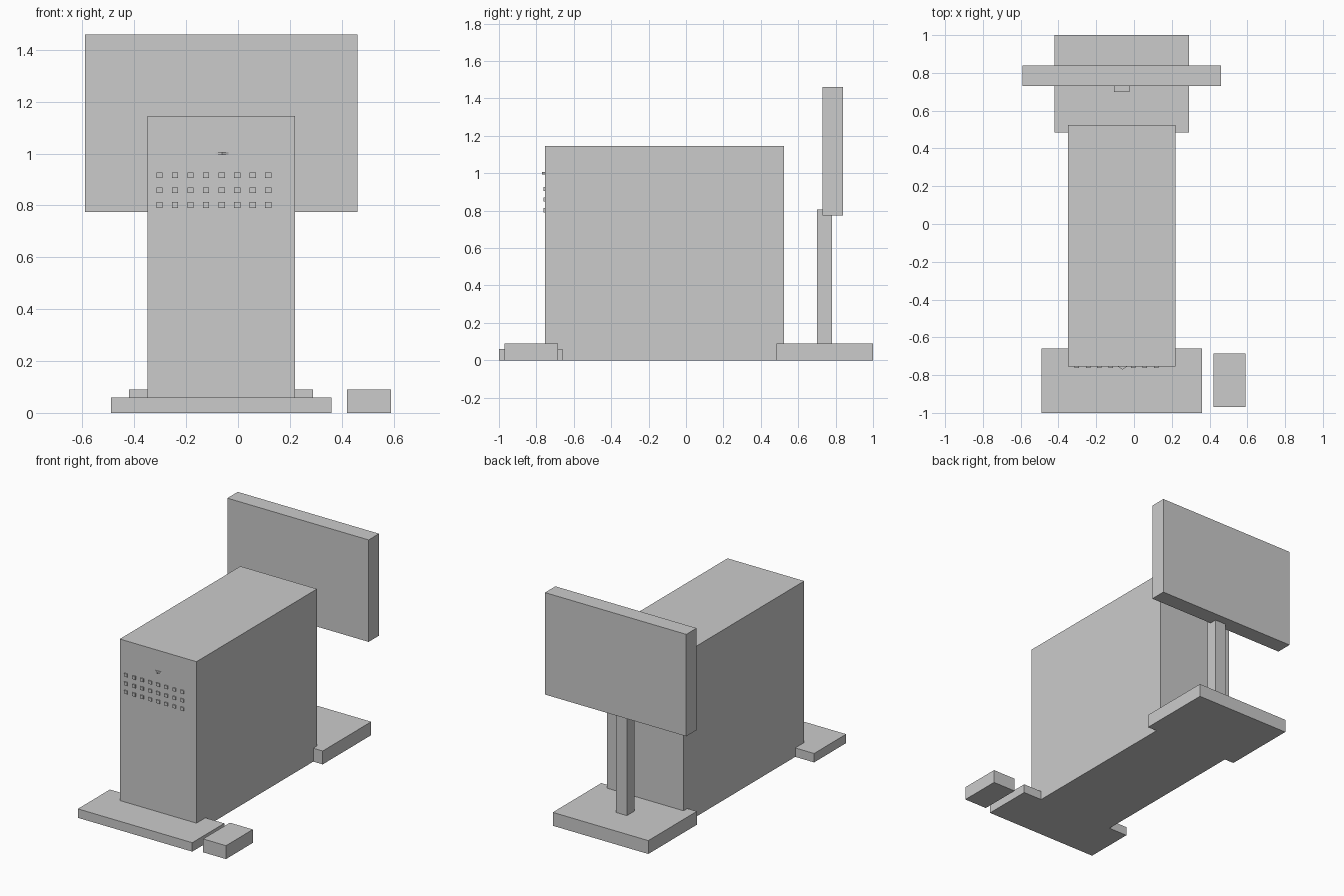
import bpy

if "Cube" in bpy.data.objects:
    bpy.data.objects.remove(bpy.data.objects["Cube"])


def mesh_object(name, verts, faces):
    mesh = bpy.data.meshes.new(name)
    mesh.from_pydata(verts, [], faces)
    obj = bpy.data.objects.new(name, mesh)
    bpy.context.collection.objects.link(obj)
    return obj


def prism(name, outline, z0, z1):
    """Extrude a counter-clockwise xy outline from z0 to z1."""
    n = len(outline)
    verts = [(x, y, z) for z in (z0, z1) for x, y in outline]
    faces = [tuple(reversed(range(n))), tuple(range(n, 2 * n))]
    faces += [(i, (i + 1) % n, n + (i + 1) % n, n + i) for i in range(n)]
    return mesh_object(name, verts, faces)


def box(name, x, y, z):
    return prism(name, [(x[0], y[0]), (x[1], y[0]), (x[1], y[1]), (x[0], y[1])], *z)


# Tower case
FRONT = -0.755
box("computer_case", (-0.35, 0.22), (FRONT, 0.525), (0, 1.145))

# Monitor, its post and its foot
box("monitor_screen", (-0.59, 0.46), (0.73, 0.84), (0.775, 1.46))
box("monitor_post", (-0.107, -0.025), (0.70, 0.78), (0.09, 0.805))
box("monitor_base", (-0.42, 0.29), (0.485, 1.0), (0, 0.09))

# Keyboard and mouse
box("keyboard", (-0.49, 0.36), (-1.0, -0.66), (0, 0.06))
box("mouse", (0.42, 0.59), (-0.97, -0.685), (0, 0.09))

# Wedge-shaped power button
prism("power_button", [(-0.086, FRONT), (-0.061, -0.77), (-0.036, FRONT)], 0.994, 1.007)

# Grid of small vent studs on the case front
for row in range(3):
    for col in range(8):
        x, z = -0.303 + 0.06 * col, 0.802 + 0.057 * row
        box(f"vent_stud_{row}_{col}", (x - 0.012, x + 0.012),
            (FRONT - 0.007, FRONT), (z - 0.011, z + 0.011))
